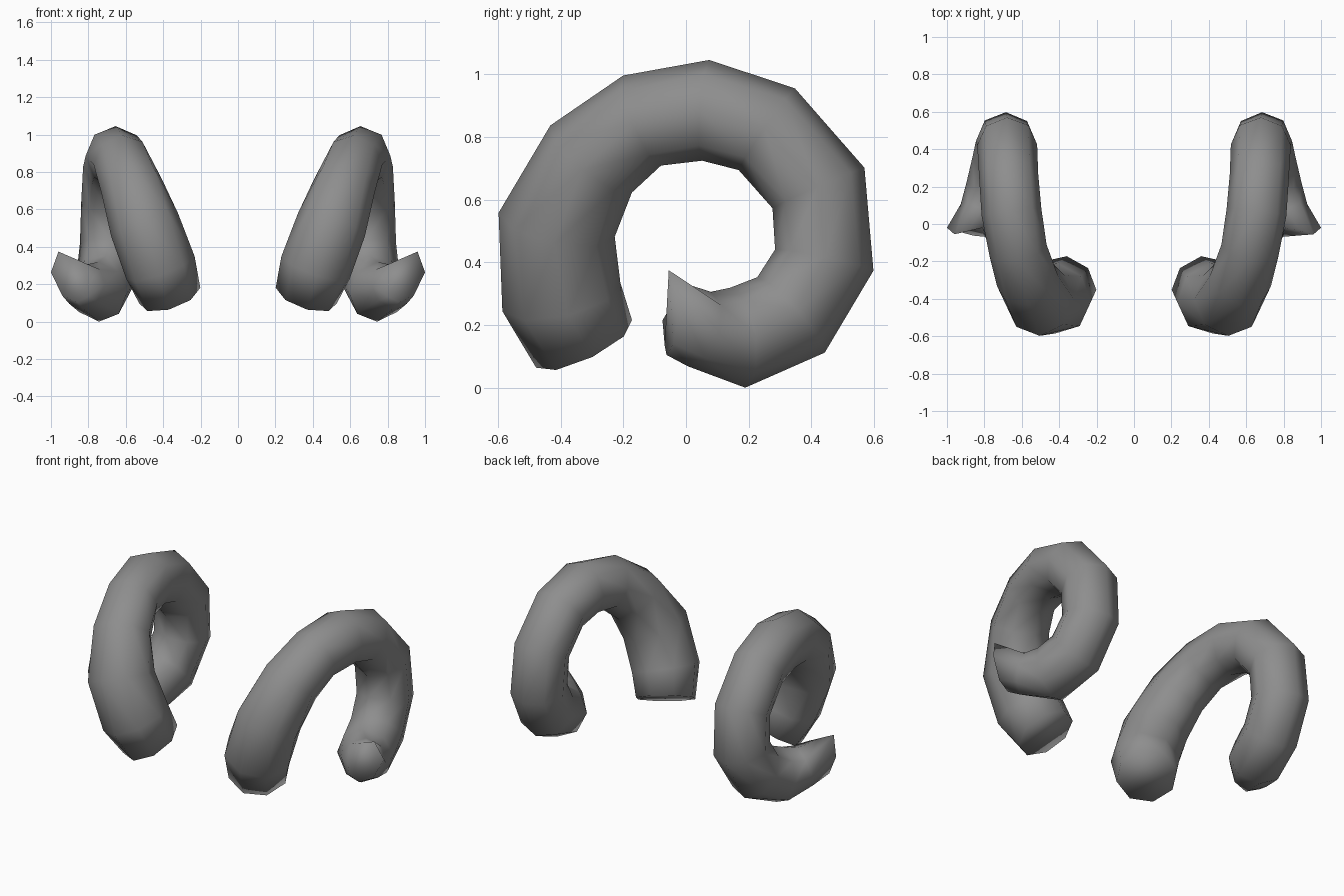
import bpy, bmesh, math
from mathutils import Vector

if "Cube" in bpy.data.objects:
    bpy.data.objects.remove(bpy.data.objects["Cube"])

SIDES = 8
# Horn stations from base to tip: centre x, outer edge (y, z), inner edge (y, z)
STATIONS = [
    (0.365, -0.45, 0.065, -0.20, 0.225),
    (0.415, -0.58, 0.23, -0.215, 0.36),
    (0.50, -0.60, 0.55, -0.225, 0.50),
    (0.57, -0.43, 0.845, -0.175, 0.625),
    (0.62, -0.19, 1.005, -0.09, 0.71),
    (0.655, 0.08, 1.05, 0.045, 0.73),
    (0.67, 0.34, 0.965, 0.175, 0.695),
    (0.678, 0.57, 0.705, 0.275, 0.58),
    (0.685, 0.597, 0.375, 0.285, 0.45),
    (0.705, 0.44, 0.115, 0.23, 0.36),
    (0.745, 0.185, 0.005, 0.145, 0.325),
    (0.82, 0.02, 0.07, 0.065, 0.315),
]
# Slanted, pointed tip outline, starting at the bottom (outer) edge
TIP = [(0.86, -0.062, 0.11), (0.94, -0.04, 0.145), (1.0, -0.02, 0.27),
       (0.96, -0.055, 0.38), (0.88, -0.025, 0.345), (0.81, -0.02, 0.315),
       (0.79, -0.075, 0.22), (0.80, -0.068, 0.14)]


def horn_rings():
    centres = [Vector((x, (a + c) / 2, (b + d) / 2)) for x, a, b, c, d in STATIONS]
    path = centres + [sum((Vector(p) for p in TIP), Vector()) / len(TIP)]
    rings = []
    for i, (x, a, b, c, d) in enumerate(STATIONS):
        tangent = (path[i + 1] - path[max(i - 1, 0)]).normalized()
        u = Vector((0, a - c, b - d))
        r = u.length / 2
        u = (u - tangent * u.dot(tangent)).normalized()
        v = tangent.cross(u)
        if v.x < 0:
            v = -v
        if i == 0:
            r *= 1.15
        rings.append([centres[i] + r * (math.cos(t) * u + math.sin(t) * v)
                      for t in (2 * math.pi * k / SIDES for k in range(SIDES))])
    rings.append([Vector(p) for p in TIP])
    return rings


# Curled horn, skinned ring to ring and capped at both ends
bm = bmesh.new()
rings = [[bm.verts.new(p) for p in ring] for ring in horn_rings()]
for r0, r1 in zip(rings, rings[1:]):
    for k in range(SIDES):
        n = (k + 1) % SIDES
        bm.faces.new((r0[k], r0[n], r1[n], r1[k]))
bm.faces.new(rings[0])
bm.faces.new(rings[-1])
bmesh.ops.recalc_face_normals(bm, faces=bm.faces)
for f in bm.faces:
    f.smooth = True

# Rest the lowest point on the ground
low = min(v.co.z for v in bm.verts)
bmesh.ops.translate(bm, verts=bm.verts, vec=(0, 0, -low))

mesh = bpy.data.meshes.new("curled_horns")
bm.to_mesh(mesh)
bm.free()
horns = bpy.data.objects.new("curled_horns", mesh)
bpy.context.collection.objects.link(horns)

# Dark grey horn colour
dark = bpy.data.materials.new("dark_horn")
dark.diffuse_color = (0.27, 0.27, 0.27, 1)
dark.use_nodes = True
dark.node_tree.nodes["Principled BSDF"].inputs["Base Color"].default_value = dark.diffuse_color
mesh.materials.append(dark)

# Second horn on the opposite side
mirror = horns.modifiers.new("other_side", 'MIRROR')
mirror.use_mirror_merge = False
